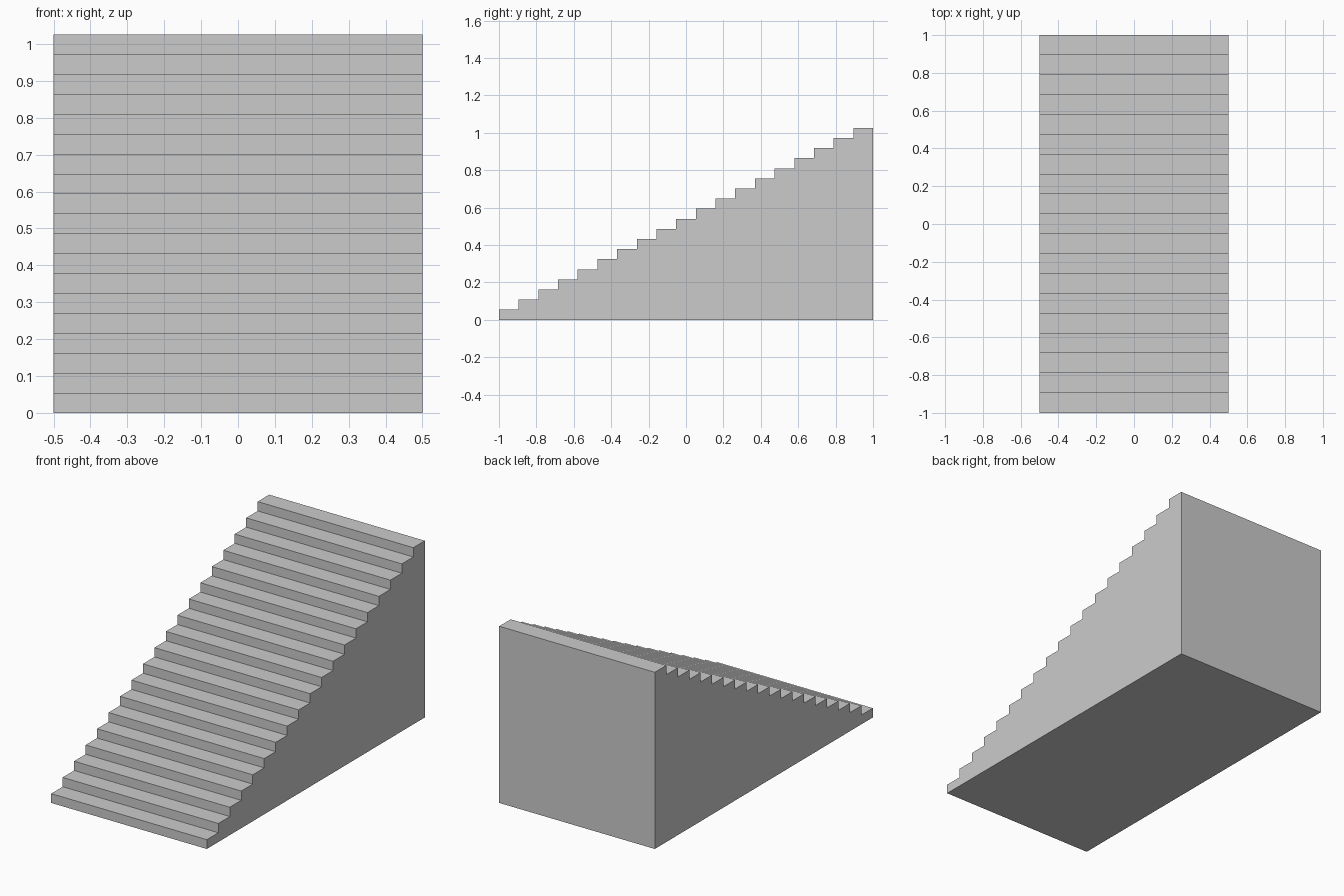
import bpy
import bmesh

if "Cube" in bpy.data.objects:
    bpy.data.objects.remove(bpy.data.objects["Cube"])

STEPS = 19
WIDTH, LENGTH, HEIGHT = 1.0, 2.0, 1.026
tread = LENGTH / STEPS
rise = HEIGHT / STEPS

# Side profile: riser and tread for every step, closed by the back and base
profile = [(-LENGTH / 2, 0.0)]
for i in range(STEPS):
    y = -LENGTH / 2 + i * tread
    z = (i + 1) * rise
    profile += [(y, z), (y + tread, z)]
profile.append((LENGTH / 2, 0.0))

# Solid staircase: profile extruded across the width
bm = bmesh.new()
side = bm.faces.new([bm.verts.new((-WIDTH / 2, y, z)) for y, z in profile])
extruded = bmesh.ops.extrude_face_region(bm, geom=[side], use_keep_orig=True)
verts = [v for v in extruded["geom"] if isinstance(v, bmesh.types.BMVert)]
bmesh.ops.translate(bm, verts=verts, vec=(WIDTH, 0, 0))
bmesh.ops.recalc_face_normals(bm, faces=bm.faces)

mesh = bpy.data.meshes.new("staircase")
bm.to_mesh(mesh)
bm.free()
staircase = bpy.data.objects.new("staircase", mesh)
bpy.context.collection.objects.link(staircase)
